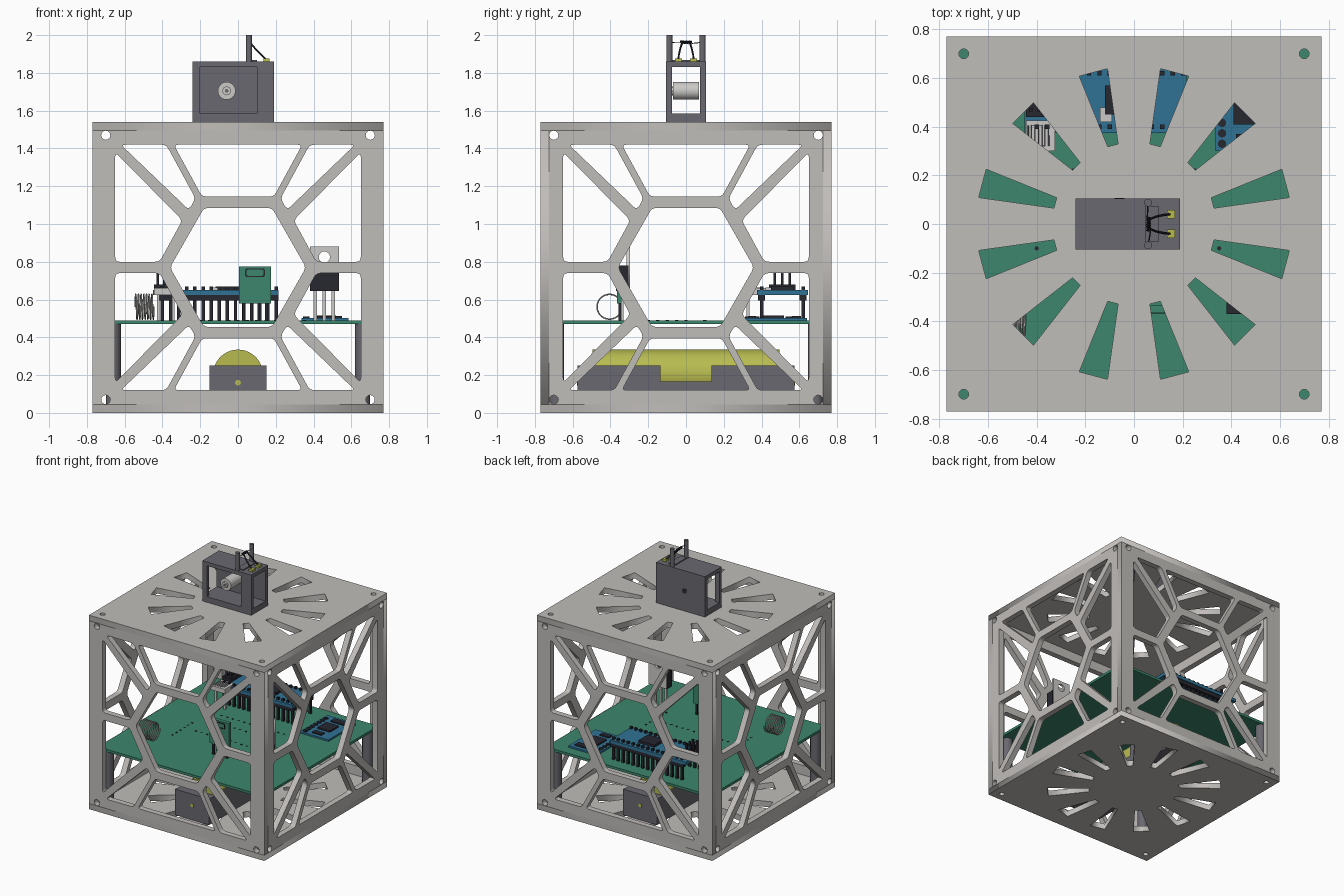
import bpy, bmesh, math
from mathutils import Matrix, Vector

cube = bpy.data.objects.get("Cube")
if cube:
    bpy.data.objects.remove(cube)


def material(name, r, g, b):
    m = bpy.data.materials.new(name)
    m.use_nodes = True
    m.diffuse_color = (r, g, b, 1)
    m.node_tree.nodes["Principled BSDF"].inputs["Base Color"].default_value = (r, g, b, 1)
    return m


SHELL = material("warm light grey", .53, .51, .49)
DARK = material("dark grey", .14, .14, .16)
GREEN = material("board green", .045, .24, .15)
BLUE = material("module blue", .03, .17, .3)
BLACK = material("black plastic", .02, .02, .03)
YELLOW = material("battery yellow", .48, .5, .08)
SILVER = material("silver", .6, .59, .57)


def add(name, mesh, mat, smooth=False):
    mesh.materials.clear()
    mesh.materials.append(mat)
    if smooth:
        mesh.shade_smooth()
        mesh.set_sharp_from_angle(angle=math.radians(35))
    ob = bpy.data.objects.new(name, mesh)
    bpy.context.collection.objects.link(ob)
    return ob


def boxes(name, mat, *spans):
    """One object made of boxes, each given as x, y and z ranges."""
    bm = bmesh.new()
    for span in spans:
        lo, hi = Vector(span[::2]), Vector(span[1::2])
        mat4 = Matrix.Translation((lo + hi) / 2) @ Matrix.Diagonal((*(hi - lo), 1))
        bmesh.ops.create_cube(bm, size=1, matrix=mat4)
    me = bpy.data.meshes.new(name)
    bm.to_mesh(me)
    bm.free()
    return add(name, me, mat)


def rods(name, mat, r, length, centres, axis="Z", sides=24):
    """One object made of equal cylinders."""
    turn = {"X": Matrix.Rotation(math.pi / 2, 4, "Y"),
            "Y": Matrix.Rotation(math.pi / 2, 4, "X"), "Z": Matrix()}[axis]
    bm = bmesh.new()
    for c in centres:
        bmesh.ops.create_cone(bm, cap_ends=True, segments=sides, radius1=r, radius2=r,
                              depth=length, matrix=Matrix.Translation(c) @ turn)
    me = bpy.data.meshes.new(name)
    bm.to_mesh(me)
    bm.free()
    return add(name, me, mat, sides > 6)


def from_curve(name, curve, mat, smooth=False):
    tmp = bpy.data.objects.new(name + "_curve", curve)
    bpy.context.collection.objects.link(tmp)
    dg = bpy.context.evaluated_depsgraph_get()
    me = bpy.data.meshes.new_from_object(tmp.evaluated_get(dg))
    bpy.data.objects.remove(tmp)
    return add(name, me, mat, smooth)


def spline(curve, pts, closed):
    s = curve.splines.new("POLY")
    s.points.add(len(pts) - 1)
    for p, q in zip(s.points, pts):
        p.co = (*q, 1) if len(q) == 3 else (*q, 0, 1)
    s.use_cyclic_u = closed


def plate(name, mat, loops, thick, matrix):
    """Flat plate with the first loop as outline and the others as holes."""
    cu = bpy.data.curves.new(name, "CURVE")
    cu.dimensions, cu.fill_mode, cu.extrude = "2D", "BOTH", thick / 2
    for loop in loops:
        spline(cu, loop, True)
    ob = from_curve(name, cu, mat)
    ob.matrix_world = matrix
    return ob


def wire(name, mat, r, *paths):
    cu = bpy.data.curves.new(name, "CURVE")
    cu.dimensions, cu.bevel_depth, cu.bevel_resolution, cu.use_fill_caps = "3D", r, 1, True
    for path in paths:
        spline(cu, path, False)
    return from_curve(name, cu, mat, True)


def rounded(pts, r=.025):
    out = []
    for i, p in enumerate(pts):
        p, a, b = Vector(p), Vector(pts[i - 1]), Vector(pts[(i + 1) % len(pts)])
        p0, p1 = p + (a - p).normalized() * r, p + (b - p).normalized() * r
        out += [p0.lerp(p, t).lerp(p.lerp(p1, t), t) for t in (0, .25, .5, .75, 1)]
    return out


def rect(w, h):
    return [(-w, -h), (w, -h), (w, h), (-w, h)]


def circle(x, y, r, n=16):
    return [(x + r * math.cos(k * math.tau / n), y + r * math.sin(k * math.tau / n)) for k in range(n)]


# Shell: four webbed walls
H, T = .77, .045
signs = [(a, b) for a in (1, -1) for b in (1, -1)]
holes = [rounded([(.36, 0), (.18, .315), (-.18, .315), (-.36, 0), (-.18, -.315), (.18, -.315)])]
for s in (1, -1):
    holes.append(rounded([(-.34, .65 * s), (.34, .65 * s), (.19, .375 * s), (-.19, .375 * s)]))
for a, b in signs:
    sliver = [(.62, .65), (.38, .65), (.225, .365), (.26, .305)]
    side = [(.65, .61), (.295, .25), (.415, .03), (.65, .03)]
    holes += [rounded([(x * a, y * b) for x, y in p]) for p in (sliver, side)]
    holes.append(circle(.7 * a, .7 * b, .024))
for k, name in enumerate(("front_wall", "left_wall", "back_wall", "right_wall")):
    width = H - T * (k % 2)
    place = (Matrix.Translation((0, 0, H)) @ Matrix.Rotation(k * math.pi / 2, 4, "Z")
             @ Matrix.Translation((0, T / 2 - H, 0)) @ Matrix.Rotation(math.pi / 2, 4, "X"))
    plate(name, SHELL, [rect(width, H - T)] + holes, T, place)

# Shell: top and floor with radial vents
vents = [circle(.7 * a, .7 * b, .02) for a, b in signs]
for k in range(12):
    turn = Matrix.Rotation(math.radians(15 + 30 * k), 2)
    vents.append([turn @ Vector(p) for p in ((.335, -.022), (.335, .022), (.645, .06), (.645, -.06))])
for name, z in (("top_panel", 2 * H - T / 2), ("floor_panel", T / 2)):
    plate(name, SHELL, [rect(H, H)] + vents, T, Matrix.Translation((0, 0, z)))

# Main board on four posts
boxes("main_board", GREEN, (-.724, .724, -.724, .724, .47, .49))
rods("board_posts", DARK, .04, .425, [(.66 * a, .685 * b, .2575) for a, b in signs])
dots = [(-.3 + .05 * i, y, .49) for i in range(12) for y in (-.1, .1, .22)]
dots += [(x, -.25 + .05 * i, .49) for i in range(6) for x in (-.4, .35)]
rods("solder_points", BLACK, .009, .004, dots, sides=8)

# Battery in its holder
rods("battery", YELLOW, .132, .99, [(0, 0, .203)], "Y", 40)
parts = [(-.15, .15, -.575, .575, T, .07)]
for s in (1, -1):
    y0, y1 = sorted((.5 * s, .575 * s))
    parts.append((-.15, .15, y0, y1, .07, .25))
    for t in (1, -1):
        x0, x1 = sorted((.135 * t, .15 * t))
        ya, yb = sorted((.135 * s, .5 * s))
        parts.append((x0, x1, ya, yb, .07, .25))
        parts.append((x0, x1, *sorted((0, .135 * s)), .07, .165))
boxes("battery_holder", DARK, *parts)
rods("holder_contacts", YELLOW, .015, .006, [(0, .575 * s, .16) for s in (1, -1)], "Y")

# Controller module on two rows of pins
boxes("controller_board", BLUE, (-.45, .215, .375, .645, .625, .65))
pin_x = [-.4 + .043 * i for i in range(15)]
rows = (.4, .62)
boxes("controller_headers", BLACK, *[(-.42, .215, y - .018, y + .018, .595, .625) for y in rows])
boxes("controller_pins", BLACK, *[(x - .009, x + .009, y - .009, y + .009, .49, .668)
                                  for x in pin_x for y in rows])
boxes("controller_chip", BLACK, (-.12, .02, .45, .57, .65, .67))
boxes("program_header", BLACK, (-.445, -.37, .44, .58, .65, .68),
      *[(x - .007, x + .007, y - .007, y + .007, .68, .75)
        for x in (-.425, -.39) for y in (.47, .51, .55)])
boxes("button", SILVER, (-.14, -.09, .42, .48, .65, .665))

# Silver radio plate with meander trace
boxes("radio_plate", SILVER, (-.445, -.325, .3, .425, .625, .66))
meander = [(-.435 + .014 * (i // 2), .32 if (i + 1) // 2 % 2 else .405, .66) for i in range(14)]
wire("radio_trace", DARK, .003, meander)
boxes("radio_legs", SILVER, *[(x, x + .015, .32, .335, .49, .625) for x in (-.43, -.35)])

# Small blue module at the back
boxes("sensor_board", BLUE, (.335, .585, .3, .64, .49, .503))
boxes("sensor_chips", BLACK, (.41, .52, .41, .52, .503, .515), (.42, .5, .33, .37, .503, .512),
      (.42, .55, .56, .61, .503, .512))
rods("sensor_pads", BLACK, .017, .008, [(.362, .33 + .043 * i, .505) for i in range(7)])

# Power transistor
boxes("transistor_body", BLACK, (.38, .535, -.37, -.305, .645, .78))
boxes("transistor_legs", SILVER, *[(x - .009, x + .009, -.345, -.33, .49, .645)
                                   for x in (.41, .4575, .505)])
plate("transistor_tab", SILVER, [rect(.077, .115), circle(0, .06, .03)], .018,
      Matrix.Translation((.4575, -.305, .765)) @ Matrix.Rotation(math.pi / 2, 4, "X"))

# Upright green module
boxes("upright_module", GREEN, (.005, .175, -.365, -.335, .58, .775))
boxes("upright_module_pins", BLACK, *[(x - .007, x + .007, -.357, -.343, .49, .58)
                                      for x in (.03, .07, .11, .15)])
frame = [rounded(rect(.052, .022), .01), rounded(rect(.046, .016), .01)]
plate("upright_module_outline", BLACK, frame, .006,
      Matrix.Translation((.09, -.366, .742)) @ Matrix.Rotation(math.pi / 2, 4, "X"))

# Coil antenna on the board
coil = [(-.545 + .1 * i / 168, -.405 + .066 * math.cos(i * math.tau / 24),
         .562 + .066 * math.sin(i * math.tau / 24)) for i in range(169)]
wire("coil", SILVER, .004, coil)

# Open housing on the roof
B, Z0, Z1 = .105, 2 * H, 1.86
boxes("roof_housing", DARK, (-.24, .19, -B, B, Z0, 1.585), (-.24, .19, -B, B, 1.83, Z1),
      (-.24, .19, .075, B, 1.585, 1.83), (-.24, -.2, -B, -.075, 1.585, 1.83),
      (.1, .19, -B, -.075, 1.585, 1.83))
rods("housing_back_hole", BLACK, .02, .004, [(-.06, B, 1.7)], "Y")
rods("spool", SILVER, .047, .14, [(-.06, 0, 1.705)], "Y", 28)
rods("spool_hub", SILVER, .024, .02, [(-.06, -.075, 1.705)], "Y", 8)
rods("spool_bore", DARK, .01, .004, [(-.06, -.085, 1.705)], "Y", 12)

# Electrodes, filament and leads
rods("electrodes", DARK, .016, .14, [(.058, .088 * s, 1.93) for s in (1, -1)])
boxes("electrode_base", DARK, (.045, .1, -.075, .075, Z1, 1.868))
boxes("terminals", YELLOW, *[(.135, .168, y - .018, y + .018, Z1, 1.876) for y in (-.04, .04)])
turns = [(.06 + .008 * math.cos(i), -.03 + .06 * i / 48, 1.962 + .008 * math.sin(i)) for i in range(49)]
wire("filament", BLACK, .003, [(.058, -.088, 1.962)] + turns + [(.058, .088, 1.962)])
wire("leads", BLACK, .005, *[[(.15, .04 * s, 1.87), (.125, .038 * s, 1.895), (.09, .03 * s, 1.93),
                              (.065, .02 * s, 1.96)] for s in (1, -1)])
